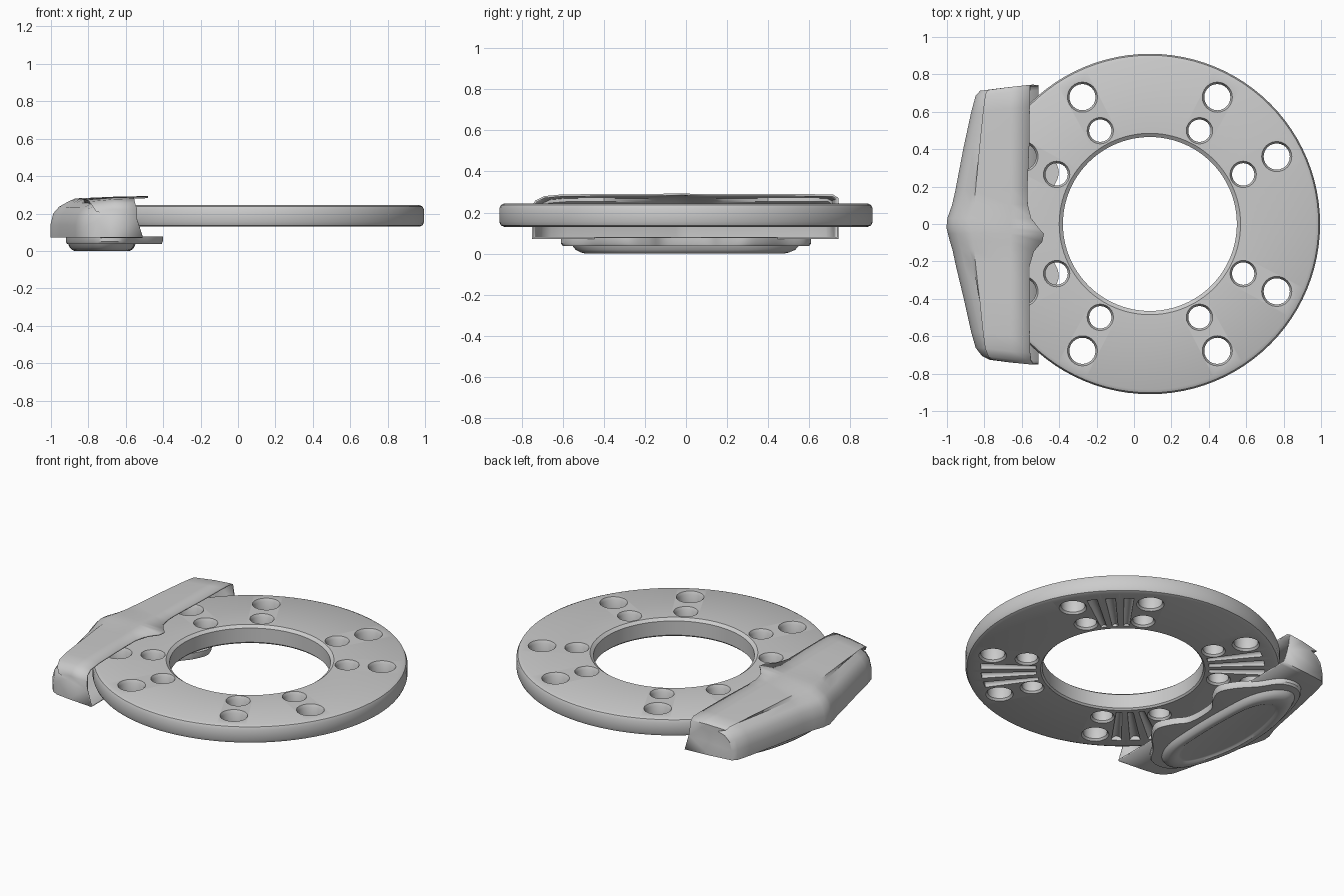
import bpy, bmesh
from math import cos, sin, pi, radians
from mathutils import Matrix, Vector

if "Cube" in bpy.data.objects:
    bpy.data.objects.remove(bpy.data.objects["Cube"])

CX = 0.085  # disc axis


def finish(bm, name, angle=35):
    bmesh.ops.recalc_face_normals(bm, faces=bm.faces)
    me = bpy.data.meshes.new(name)
    bm.to_mesh(me)
    bm.free()
    ob = bpy.data.objects.new(name, me)
    bpy.context.collection.objects.link(ob)
    smooth(ob, angle)
    return ob


def activate(ob):
    bpy.ops.object.select_all(action='DESELECT')
    ob.select_set(True)
    bpy.context.view_layer.objects.active = ob


def smooth(ob, angle=35):
    activate(ob)
    bpy.ops.object.shade_smooth_by_angle(angle=radians(angle))


def bridge(bm, a, b, closed=True):
    n = len(a)
    for i in range(n if closed else n - 1):
        j = (i + 1) % n
        bm.faces.new((a[i], a[j], b[j], b[i]))


def lathe(bm, profile, cx, cy, n, ring=False):
    rings = [[bm.verts.new((cx + r * cos(2 * pi * i / n), cy + r * sin(2 * pi * i / n), z))
              for i in range(n)] for r, z in profile]
    for a, b in zip(rings, rings[1:]):
        bridge(bm, a, b)
    if ring:
        bridge(bm, rings[-1], rings[0])
    else:
        bm.faces.new(rings[0])
        bm.faces.new(rings[-1])


def spline(pts, steps=5):
    """Closed smooth outline through the given points."""
    out, n = [], len(pts)
    P = [Vector(p) for p in pts]
    for i in range(n):
        a, b, c, d = P[i - 1], P[i], P[(i + 1) % n], P[(i + 2) % n]
        for k in range(steps):
            t = k / steps
            out.append(0.5 * (2 * b + (c - a) * t + (2 * a - 5 * b + 4 * c - d) * t * t
                              + (3 * b - a - 3 * c + d) * t ** 3))
    return out


def lofted_plate(name, outline, levels, centre):
    """Stack scaled copies of an outline; levels = (scale, z)."""
    bm = bmesh.new()
    rings = []
    for s, z in levels:
        rings.append([bm.verts.new((centre[0] + (p.x - centre[0]) * (1 - (1 - s) * 1.4),
                                    centre[1] + (p.y - centre[1]) * s, z)) for p in outline])
    for a, b in zip(rings, rings[1:]):
        bridge(bm, a, b)
    bm.faces.new(rings[0])
    bm.faces.new(rings[-1])
    return finish(bm, name)


# Rotor disc with softened rims
bm = bmesh.new()
lathe(bm, [(0.465, 0.14), (0.475, 0.13), (0.885, 0.13), (0.902, 0.137), (0.91, 0.155),
           (0.91, 0.22), (0.902, 0.237), (0.885, 0.245), (0.485, 0.245), (0.465, 0.23)],
      CX, 0, 96, ring=True)
disc = finish(bm, "rotor_disc")

# Cutter: flared through holes and radial grooves on the underside
bm = bmesh.new()
for q in range(4):
    mid = 45 + 90 * q
    for off in (-17, 17):
        a = radians(mid + off)
        for dist, r in ((0.768, 0.07), (0.565, 0.06)):
            lathe(bm, [(r + 0.02, 0.11), (r + 0.01, 0.13), (r, 0.142), (r, 0.228),
                       (r + 0.01, 0.243), (r + 0.016, 0.26)],
                  CX + dist * cos(a), dist * sin(a), 24)
    for off in (-7.5, 0, 7.5):
        m = (Matrix.Translation((CX, 0, 0.128)) @ Matrix.Rotation(radians(mid + off), 4, 'Z')
             @ Matrix.Translation((0.66, 0, 0)) @ Matrix.Rotation(pi / 2, 4, 'Y'))
        bmesh.ops.create_cone(bm, cap_ends=True, segments=16, radius1=0.017, radius2=0.03,
                              depth=0.32, matrix=m)
cutter = finish(bm, "hole_cutter")
cutter.hide_render = True
mod = disc.modifiers.new("holes", 'BOOLEAN')
mod.object = cutter
mod.solver = 'EXACT'
activate(disc)
bpy.ops.object.modifier_move_to_index(modifier="holes", index=0)
bpy.ops.object.modifier_apply(modifier="holes")
bpy.data.objects.remove(cutter)
smooth(disc)

# Caliper cover: C-shaped sections (y, outer x, top z, lip x) lofted along y
stations = [(-0.715, -0.77, 0.225, -0.54), (-0.70, -0.81, 0.255, -0.55), (-0.66, -0.842, 0.275, -0.555),
            (-0.58, -0.865, 0.283, -0.557), (-0.40, -0.905, 0.285, -0.56), (-0.22, -0.948, 0.285, -0.56),
            (-0.14, -0.965, 0.285, -0.535), (-0.09, -0.98, 0.287, -0.49), (-0.05, -0.99, 0.288, -0.482),
            (-0.02, -0.998, 0.288, -0.51), (0.03, -0.993, 0.286, -0.55), (0.10, -0.968, 0.285, -0.568),
            (0.18, -0.95, 0.285, -0.57), (0.40, -0.908, 0.285, -0.56), (0.60, -0.865, 0.284, -0.557),
            (0.685, -0.842, 0.282, -0.555), (0.708, -0.82, 0.268, -0.555)]
bm = bmesh.new()
rows = []
for y, xo, zt, xr in stations:
    h = zt - 0.075
    prof = [(xr, zt), (-0.66, zt - 0.003), (xo * 0.5 - 0.37, zt - 0.012), (xo + 0.09, zt - 0.03),
            (xo + 0.045, zt - 0.26 * h), (xo + 0.015, zt - 0.42 * h), (xo, 0.075 + 0.3 * h),
            (xo, 0.075), (-0.68, 0.075), (-0.51, 0.075)]
    rows.append([bm.verts.new((x, y * (1 + 0.18 * max(0, min(0.25, x + 0.82))), z)) for x, z in prof])
for a, b in zip(rows, rows[1:]):
    bridge(bm, a, b, closed=False)
for row in (rows[0], rows[-1]):
    mid = bm.verts.new((-0.54, row[0].co.y, 0.17))
    bm.faces.new(row + [mid])
cover = finish(bm, "caliper_cover", 40)
mod = cover.modifiers.new("thickness", 'SOLIDIFY')
mod.thickness = 0.01
mod.offset = 0

# Caliper underside: lobed flange carrying the lower housing
half = [(-0.915, 0.12), (-0.87, 0.36), (-0.81, 0.53), (-0.73, 0.605), (-0.62, 0.59), (-0.54, 0.48),
        (-0.45, 0.38), (-0.402, 0.28), (-0.44, 0.18), (-0.50, 0.09)]
outline = spline(half + [(x, -y) for x, y in reversed(half)])
lofted_plate("caliper_flange", outline,
             [(1, 0.078), (1.0, 0.05), (0.985, 0.038), (0.9, 0.036)], (-0.68, 0))

half = [(-0.915, 0.12), (-0.875, 0.33), (-0.81, 0.5), (-0.73, 0.575), (-0.63, 0.53), (-0.56, 0.38),
        (-0.54, 0.13)]
outline = spline(half + [(x, -y) for x, y in reversed(half)])
lofted_plate("caliper_housing", outline,
             [(1, 0.075), (0.97, 0.045), (0.93, 0.018), (0.88, 0.005), (0.84, 0.0),
              (0.76, 0.0), (0.72, 0.008), (0.69, 0.01)], (-0.72, -0.04))
